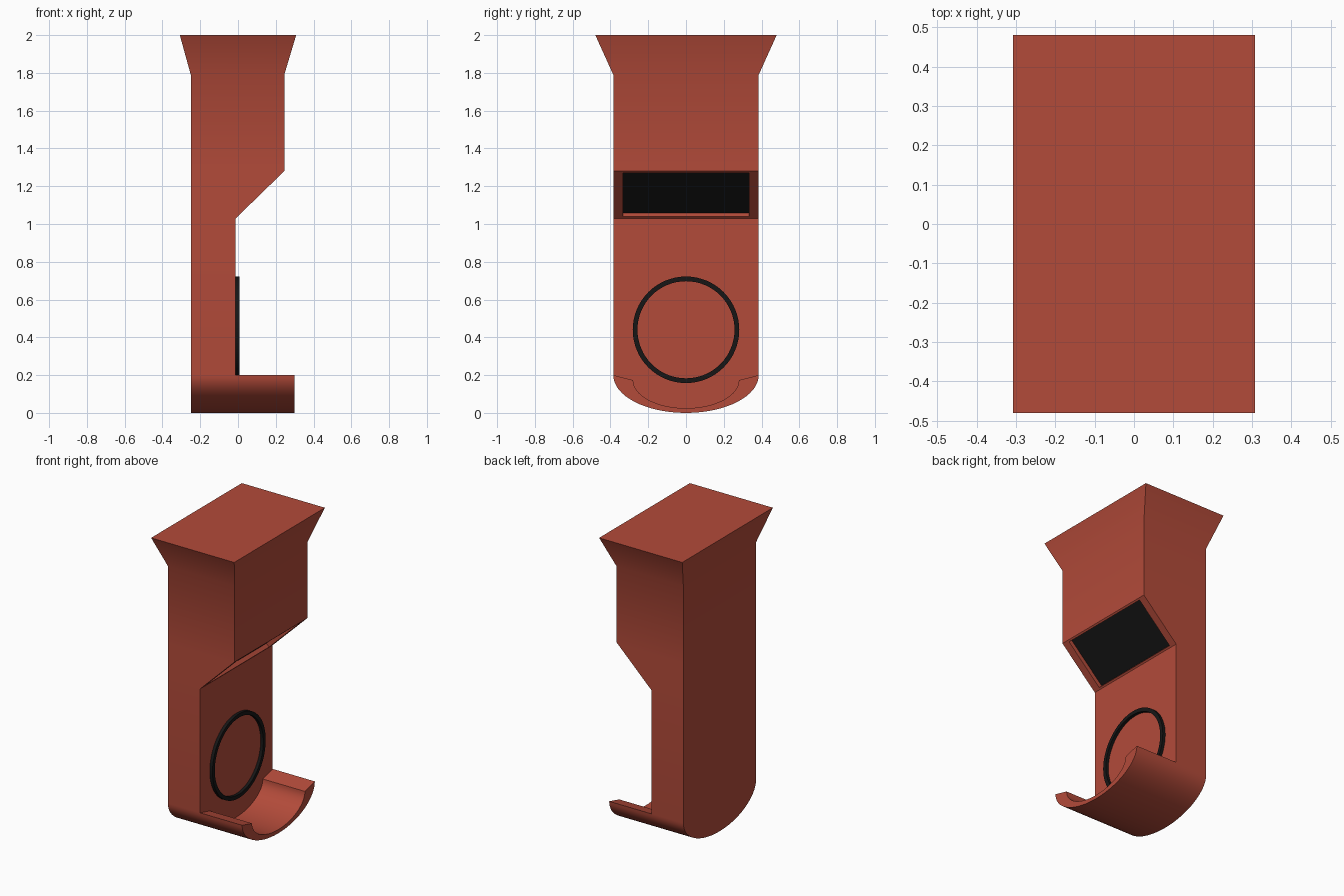
import bpy, bmesh
from math import sin, cos, pi, copysign

if "Cube" in bpy.data.objects:
    bpy.data.objects.remove(bpy.data.objects["Cube"])

def material(name, rgb):
    m = bpy.data.materials.new(name)
    m.diffuse_color = (*rgb, 1)
    m.use_nodes = True
    m.node_tree.nodes["Principled BSDF"].inputs["Base Color"].default_value = m.diffuse_color
    return m

RED = material("red", (0.45, 0.07, 0.042))
BLACK = material("black", (0.008, 0.008, 0.008))
BACK, FACE, TRAY_END, HALF = -0.25, -0.012, 0.30, 0.385

def arc(a, b, zc, n=32):
    """Lower half ellipse in the YZ plane, from +y to -y."""
    return [(a * cos(pi * i / n), zc - b * sin(pi * i / n)) for i in range(n + 1)]

def bridge(bm, r0, r1):
    n = len(r0)
    return [bm.faces.new((r0[i], r0[(i + 1) % n], r1[(i + 1) % n], r1[i])) for i in range(n)]

def prism(bm, outline, x0, x1):
    """Extrude a YZ outline along x."""
    r0, r1 = ([bm.verts.new((x, y, z)) for y, z in outline] for x in (x0, x1))
    bridge(bm, r0, r1)
    bm.faces.new(r0)
    bm.faces.new(r1)

def finish(bm, name, mat):
    bmesh.ops.recalc_face_normals(bm, faces=bm.faces[:])
    me = bpy.data.meshes.new(name)
    bm.to_mesh(me)
    bm.free()
    me.materials.append(mat)
    ob = bpy.data.objects.new(name, me)
    bpy.context.collection.objects.link(ob)
    bpy.ops.object.select_all(action='DESELECT')
    ob.select_set(True)
    bpy.context.view_layer.objects.active = ob
    bpy.ops.object.shade_smooth_by_angle(angle=pi / 6)
    return ob

# body: round-bottomed back slab
bm = bmesh.new()
prism(bm, arc(HALF, 0.2, 0.2) + [(-HALF, 1.03), (HALF, 1.03)], BACK, FACE)
bmesh.ops.delete(bm, geom=[f for f in bm.faces if all(v.co.z > 1.02 for v in f.verts)],
                 context='FACES_ONLY')

# body: overhanging hopper lofted up to the flared top (x0, x1, half width, z0, z1)
rings = []
for x0, x1, h, z0, z1 in ((BACK, FACE, HALF, 1.03, 1.03), (BACK, 0.245, HALF, 1.28, 1.28),
                          (BACK, 0.245, HALF, 1.79, 1.79), (-0.308, 0.308, 0.48, 2, 2)):
    rings.append([bm.verts.new(p) for p in
                  ((x0, -h, z0), (x1, -h, z1), (x1, h, z1), (x0, h, z0))])
slant = None
for a, b in zip(rings, rings[1:]):
    faces = bridge(bm, a, b)
    slant = slant or faces[1]
bm.faces.new(rings[-1])
bmesh.ops.remove_doubles(bm, verts=bm.verts[:], dist=1e-4)
bmesh.ops.recalc_face_normals(bm, faces=bm.faces[:])

# body: recess in the slanted face
bm.normal_update()
inward = -slant.normal
bmesh.ops.inset_individual(bm, faces=[slant], thickness=0.018)
for v in slant.verts:
    v.co.y = copysign(0.333, v.co.y)
floor = bmesh.ops.extrude_discrete_faces(bm, faces=[slant])["faces"][0]
for v in floor.verts:
    v.co += inward * 0.03
panel_corners = [v.co - inward * 0.002 for v in floor.verts]
finish(bm, "body", RED)

# dark panel at the bottom of the recess
bm = bmesh.new()
front = [bm.verts.new(p) for p in panel_corners]
rear = [bm.verts.new(p + inward * 0.01) for p in panel_corners]
bridge(bm, front, rear)
bm.faces.new(front)
bm.faces.new(rear)
finish(bm, "slot_panel", BLACK)

# trough-shaped tray
bm = bmesh.new()
prism(bm, arc(HALF, 0.2, 0.2) + arc(0.28, 0.148, 0.173)[::-1], FACE, TRAY_END)
finish(bm, "tray", RED)

# ring on the front of the slab
bm = bmesh.new()
N = 64
loops = [[bm.verts.new((x, r * cos(2 * pi * i / N), 0.44 + r * sin(2 * pi * i / N)))
          for i in range(N)]
         for x, r in ((-0.016, 0.257), (-0.016, 0.282), (0.008, 0.282), (0.008, 0.257))]
for k in range(4):
    bridge(bm, loops[k], loops[(k + 1) % 4])
finish(bm, "ring", BLACK)
